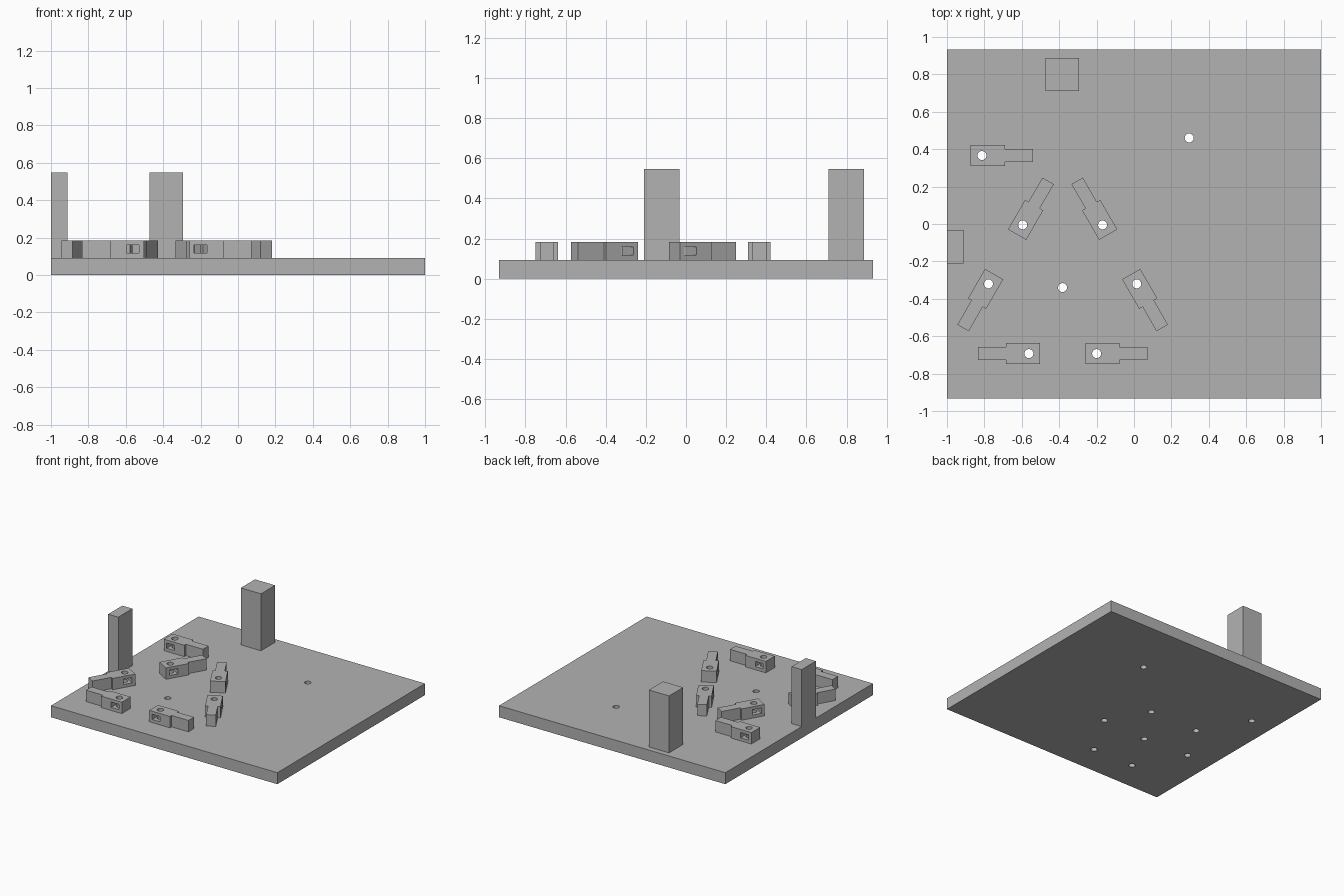
import bpy, bmesh, math
from mathutils import Matrix, Vector

cube = bpy.data.objects.get("Cube")
if cube:
    bpy.data.objects.remove(cube, do_unlink=True)

PLATE_TOP = 0.092
CLAMP_TOP = 0.183
POST_TOP = 0.547
HOLE_RADIUS = 0.024

grey = bpy.data.materials.new("plain grey")
grey.use_nodes = True
colour = (0.45, 0.45, 0.45, 1)
grey.diffuse_color = colour
grey.node_tree.nodes["Principled BSDF"].inputs["Base Color"].default_value = colour


def add_object(name, bm):
    bmesh.ops.recalc_face_normals(bm, faces=bm.faces)
    mesh = bpy.data.meshes.new(name)
    bm.to_mesh(mesh)
    bm.free()
    mesh.materials.append(grey)
    obj = bpy.data.objects.new(name, mesh)
    bpy.context.collection.objects.link(obj)
    return obj


def box(name, low, high):
    low, high = Vector(low), Vector(high)
    bm = bmesh.new()
    bmesh.ops.create_cube(bm, size=1, matrix=Matrix.Translation((low + high) / 2)
                          @ Matrix.Diagonal((*(high - low), 1)))
    return add_object(name, bm)


def bores(name, centres):
    bm = bmesh.new()
    for x, y in centres:
        bmesh.ops.create_cone(bm, cap_ends=True, segments=32, radius1=HOLE_RADIUS,
                              radius2=HOLE_RADIUS, depth=1,
                              matrix=Matrix.Translation((x, y, 0)))
    return add_object(name, bm)


def cut(obj, cutters):
    """Subtract the cutters, keep the finished mesh and discard the cutters."""
    for cutter in cutters:
        cutter.hide_render = True
        mod = obj.modifiers.new("cut", 'BOOLEAN')
        mod.operation = 'DIFFERENCE'
        mod.solver = 'EXACT'
        mod.object = cutter
    graph = bpy.context.evaluated_depsgraph_get()
    mesh = bpy.data.meshes.new_from_object(obj.evaluated_get(graph))
    obj.modifiers.clear()
    obj.data = mesh
    for cutter in cutters:
        bpy.data.objects.remove(cutter, do_unlink=True)


# Clamp positions and the direction each jaw points, in degrees
clamps = [
    (-0.813, 0.366, 0), (-0.595, -0.005, 60), (-0.168, -0.005, 120),
    (-0.778, -0.32, 240), (0.015, -0.32, 300),
    (-0.562, -0.693, 180), (-0.2, -0.693, 0),
]
free_holes = [(0.295, 0.46), (-0.382, -0.34)]

# Base plate, drilled below every clamp and at the free holes
plate = box("base_plate", (-1, -0.932, 0), (1, 0.932, PLATE_TOP))
cut(plate, [bores("plate_bores", [c[:2] for c in clamps] + free_holes)])

# Upright posts
box("back_post", (-0.472, 0.71, PLATE_TOP), (-0.294, 0.888, POST_TOP))
box("side_post", (-1, -0.21, PLATE_TOP), (-0.911, -0.032, POST_TOP))

# Clamp: wide head stepping down to a narrow jaw, extruded upward
half = [(-0.06, 0.056), (0.122, 0.056), (0.122, 0.035), (0.272, 0.035)]
outline = half + [(x, -y) for x, y in reversed(half)]
bm = bmesh.new()
face = bm.faces.new([bm.verts.new((x, y, PLATE_TOP)) for x, y in outline])
top = bmesh.ops.extrude_face_region(bm, geom=[face])["geom"]
bmesh.ops.translate(bm, vec=(0, 0, CLAMP_TOP - PLATE_TOP),
                    verts=[g for g in top if isinstance(g, bmesh.types.BMVert)])
clamp = add_object("clamp_1", bm)

# Vertical bore and a sideways window through the head
window = box("window_cutter", (-0.034, -0.2, 0.117), (0.034, 0.2, 0.159))
cut(clamp, [bores("clamp_bore", [(0, 0)]), window])

for i, (x, y, angle) in enumerate(clamps):
    obj = clamp if i == 0 else bpy.data.objects.new(f"clamp_{i + 1}", clamp.data)
    if i:
        bpy.context.collection.objects.link(obj)
    obj.location = (x, y, 0)
    obj.rotation_euler.z = math.radians(angle)

# Smooth the bores while keeping every edge crisp
for obj in (plate, clamp):
    bpy.ops.object.select_all(action='DESELECT')
    obj.select_set(True)
    bpy.context.view_layer.objects.active = obj
    bpy.ops.object.shade_smooth_by_angle(angle=math.radians(30))
